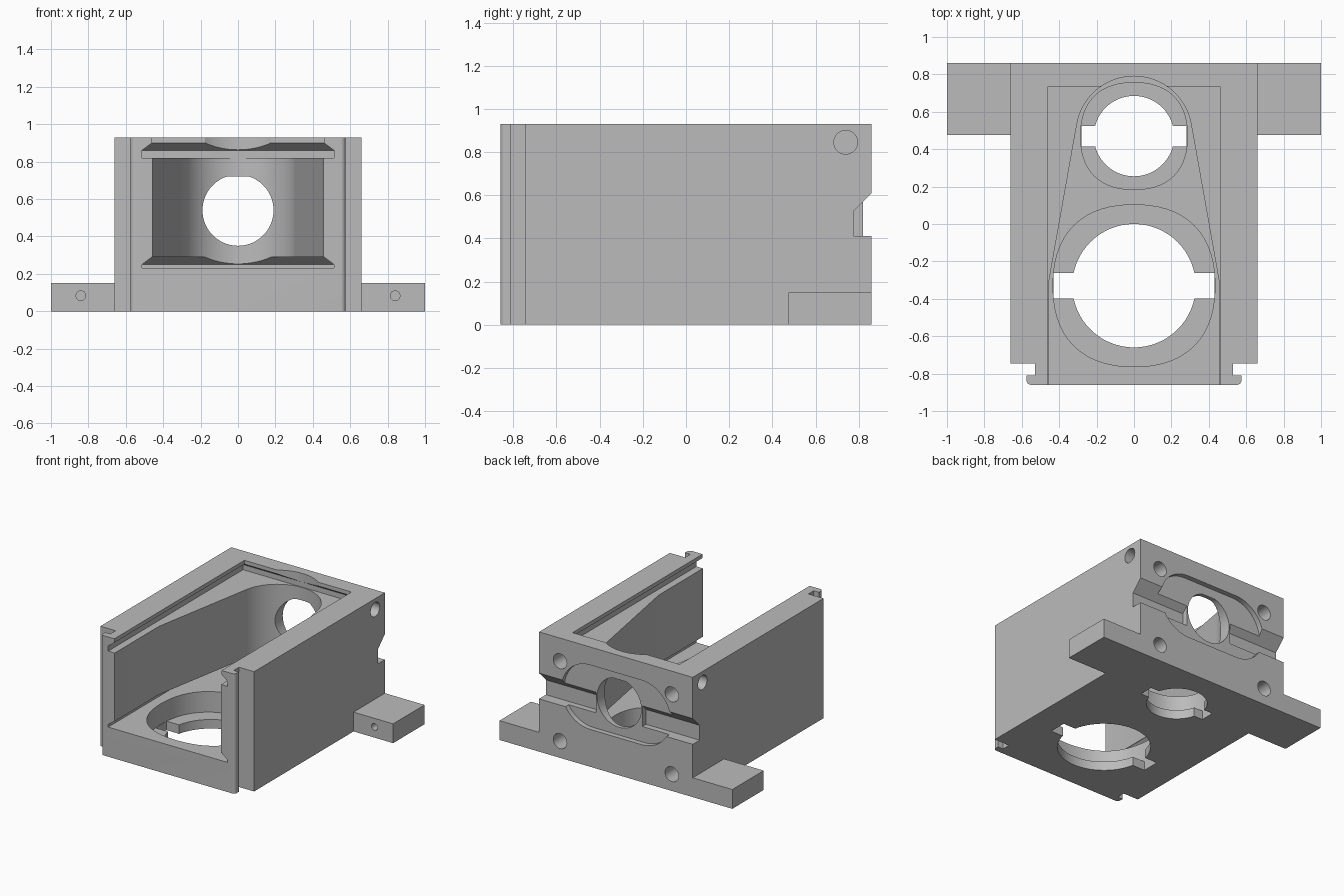
import bpy, bmesh
from math import sin, cos, pi

cube = bpy.data.objects.get("Cube")
if cube:
    bpy.data.objects.remove(cube, do_unlink=True)

GREY = (0.5, 0.5, 0.5, 1)
grey = bpy.data.materials.new("plain grey")
grey.use_nodes = True
grey.diffuse_color = GREY
grey.node_tree.nodes["Principled BSDF"].inputs["Base Color"].default_value = GREY


def loft(name, rings):
    """Closed solid through matching rings of 3D points."""
    bm = bmesh.new()
    loops = [[bm.verts.new(p) for p in ring] for ring in rings]
    n = len(loops[0])
    for a, b in zip(loops, loops[1:]):
        for i in range(n):
            j = (i + 1) % n
            bm.faces.new((a[i], a[j], b[j], b[i]))
    bm.faces.new(loops[0])
    bm.faces.new(loops[-1])
    bmesh.ops.recalc_face_normals(bm, faces=bm.faces)
    mesh = bpy.data.meshes.new(name)
    bm.to_mesh(mesh)
    bm.free()
    mesh.materials.append(grey)
    ob = bpy.data.objects.new(name, mesh)
    bpy.context.collection.objects.link(ob)
    return ob


def prism(name, outline, axis, start, end):
    """Extrude a 2D outline along the x, y or z axis."""
    place = {"x": lambda p, t: (t, p[0], p[1]),
             "y": lambda p, t: (p[0], t, p[1]),
             "z": lambda p, t: (p[0], p[1], t)}[axis]
    return loft(name, [[place(p, t) for p in outline] for t in (start, end)])


def rect(x0, x1, y0, y1):
    return [(x0, y0), (x1, y0), (x1, y1), (x0, y1)]


def arc(cx, cy, r, a0=0.0, a1=2 * pi, n=48, full=True):
    steps = n if full else n + 1
    return [(cx + r * cos(a0 + (a1 - a0) * i / n),
             cy + r * sin(a0 + (a1 - a0) * i / n)) for i in range(steps)]


def cut(target, cutter):
    cutter.hide_render = True
    mod = target.modifiers.new("cut", "BOOLEAN")
    mod.operation = "DIFFERENCE"
    mod.solver = "EXACT"
    mod.object = cutter
    cutters.append(cutter)


def finish(target):
    """Bake the cuts, drop the cutters and shade."""
    graph = bpy.context.evaluated_depsgraph_get()
    mesh = bpy.data.meshes.new_from_object(target.evaluated_get(graph))
    target.modifiers.clear()
    target.data = mesh
    for c in cutters:
        bpy.data.objects.remove(c, do_unlink=True)
    cutters.clear()
    bpy.ops.object.select_all(action="DESELECT")
    target.select_set(True)
    bpy.context.view_layer.objects.active = target
    bpy.ops.object.shade_smooth_by_angle(angle=pi / 6)


cutters = []

# Housing block with a narrow neck and a rounded rail along the front
half = [(0.66, 0.86), (0.66, -0.745), (0.53, -0.745), (0.53, -0.81), (0.575, -0.81)]
half += arc(0.55, -0.835, 0.025, 0, -pi / 2, 6, False)
body = prism("housing", half + [(-x, y) for x, y in reversed(half)], "z", 0, 0.93)

# Tapered main chamber, open at the front and top
side = [(0.457, -1), (0.457, -0.32), (0.445, -0.25)]
chamber = side + arc(0, 0.48, 0.31, 0.17, pi - 0.17, 40, False)
chamber += [(-x, y) for x, y in reversed(side)]
cut(body, prism("chamber_cutter", chamber, "z", 0.235, 1.2))

# Dovetail slots for sliding plates, at the floor and at the top
NARROW, WIDE = (0.46, 0.735), (0.513, 0.795)
for name, levels in (
        ("floor_slot_cutter", ((0.23, WIDE), (0.25, WIDE), (0.29, NARROW))),
        ("lid_slot_cutter", ((0.82, WIDE), (0.86, WIDE), (0.90, NARROW), (1.1, NARROW)))):
    cut(body, loft(name, [[(x, y, z) for x, y in rect(-w, w, -1.1, back)]
                          for z, (w, back) in levels]))

# Bayonet openings in the floor: soft pocket, round hole and side notches
for y, hole, pocket, notch, tall in ((-0.33, 0.33, 0.433, 0.43, 0.068),
                                     (0.47, 0.215, 0.286, 0.282, 0.055)):
    ring = []
    for i in range(64):
        a = 2 * pi * i / 64
        r = pocket * (1 + 0.05 * sin(2 * a) ** 2)
        ring.append((r * cos(a), y + r * sin(a)))
    cut(body, prism("pocket_cutter", ring, "z", 0.07, 0.24))
    cut(body, prism("floor_hole_cutter", arc(0, y, hole, n=64), "z", -0.1, 0.15))
    cut(body, prism("notch_cutter", rect(-notch, notch, y - tall, y + tall), "z", -0.1, 0.12))

# Back: shallow stadium recess, flat-topped round window, cross groove
stadium = arc(0.22, 0.54, 0.25, -pi / 2, pi / 2, 24, False)
stadium += arc(-0.22, 0.54, 0.25, pi / 2, 3 * pi / 2, 24, False)
cut(body, prism("recess_cutter", stadium, "y", 0.82, 1))
window = [(x, min(z, 0.72)) for x, z in arc(0, 0.54, 0.19, n=60)]
cut(body, prism("window_cutter", window, "y", 0.55, 1.1))
groove = [(0.775, 0.41), (0.95, 0.41), (0.95, 0.70), (0.775, 0.525)]
for s in (-1, 1):
    cut(body, prism("groove_cutter", groove, "x", 0.2 * s, s))

# Blind screw holes in the back and the sides
for s in (-1, 1):
    for z in (0.13, 0.75):
        cut(body, prism("back_screw_cutter", arc(0.48 * s, z, 0.058, n=32), "y", 0.7, 1))
    cut(body, prism("side_screw_cutter", arc(0.74, 0.845, 0.055, n=32), "x", 0.56 * s, s))
finish(body)

# Mounting ears with a small screw hole in the front
for s, label in ((1, "left"), (-1, "right")):
    ear = prism(label + "_mounting_ear", rect(0.66 * s, s, 0.475, 0.86), "z", 0, 0.15)
    cut(ear, prism("ear_hole_cutter", arc(0.84 * s, 0.083, 0.026, n=24), "y", 0.3, 0.6))
    finish(ear)
